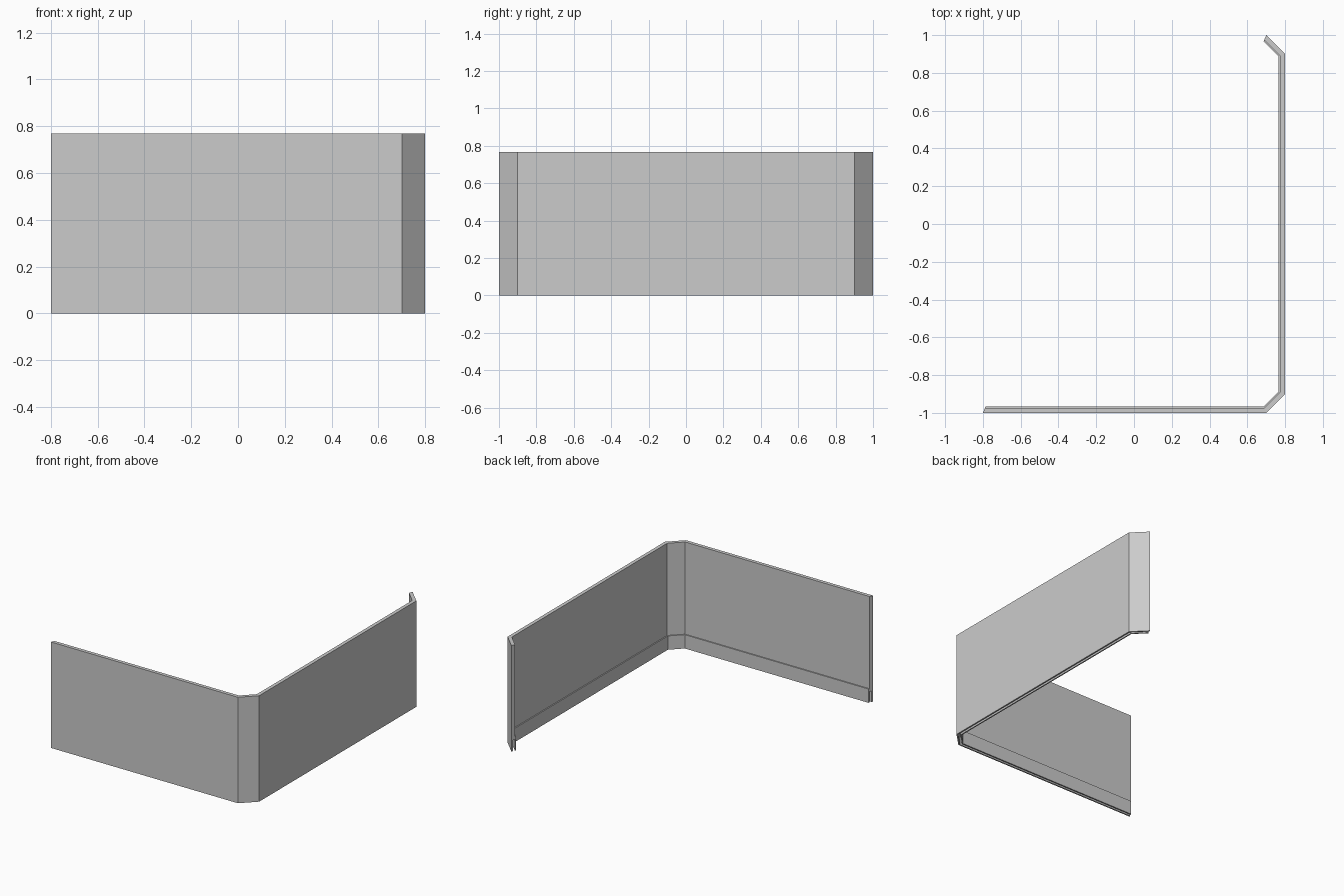
import bpy, bmesh
from mathutils import Vector

if "Cube" in bpy.data.objects:
    bpy.data.objects.remove(bpy.data.objects["Cube"])

# Outer plan line of the wall, with one ghost point at each end for mitred ends
path = [Vector(p) for p in [(-0.9, -0.9), (-0.8, -1), (0.7, -1), (0.8, -0.9),
                            (0.8, 0.9), (0.7, 1), (0.5, 1)]]

# Cross-section (inward depth, height): flat panel, inner bottom lip, groove beneath
profile = [(0, 0), (0, 0.768), (0.026, 0.768), (0.026, 0.1), (0.034, 0.1),
           (0.034, 0), (0.025, 0), (0.025, 0.08), (0.01, 0.08), (0.01, 0)]


def left_normal(a, b):
    d = (b - a).normalized()
    return Vector((-d.y, d.x))


def sweep(name, path, profile):
    bm = bmesh.new()
    rings = []
    for i in range(1, len(path) - 1):
        n1 = left_normal(path[i - 1], path[i])
        n2 = left_normal(path[i], path[i + 1])
        mitre = (n1 + n2) / (1 + n1.dot(n2))
        rings.append([bm.verts.new((*(path[i] + mitre * d), z)) for d, z in profile])
    n = len(profile)
    for a, b in zip(rings, rings[1:]):
        for k in range(n):
            m = (k + 1) % n
            bm.faces.new((a[k], a[m], b[m], b[k]))
    # End caps
    bm.faces.new(rings[0][::-1])
    bm.faces.new(rings[-1])
    bmesh.ops.recalc_face_normals(bm, faces=bm.faces)
    mesh = bpy.data.meshes.new(name)
    bm.to_mesh(mesh)
    bm.free()
    obj = bpy.data.objects.new(name, mesh)
    bpy.context.collection.objects.link(obj)
    return obj


# Corner wall panel
sweep("corner_wall_panel", path, profile)
